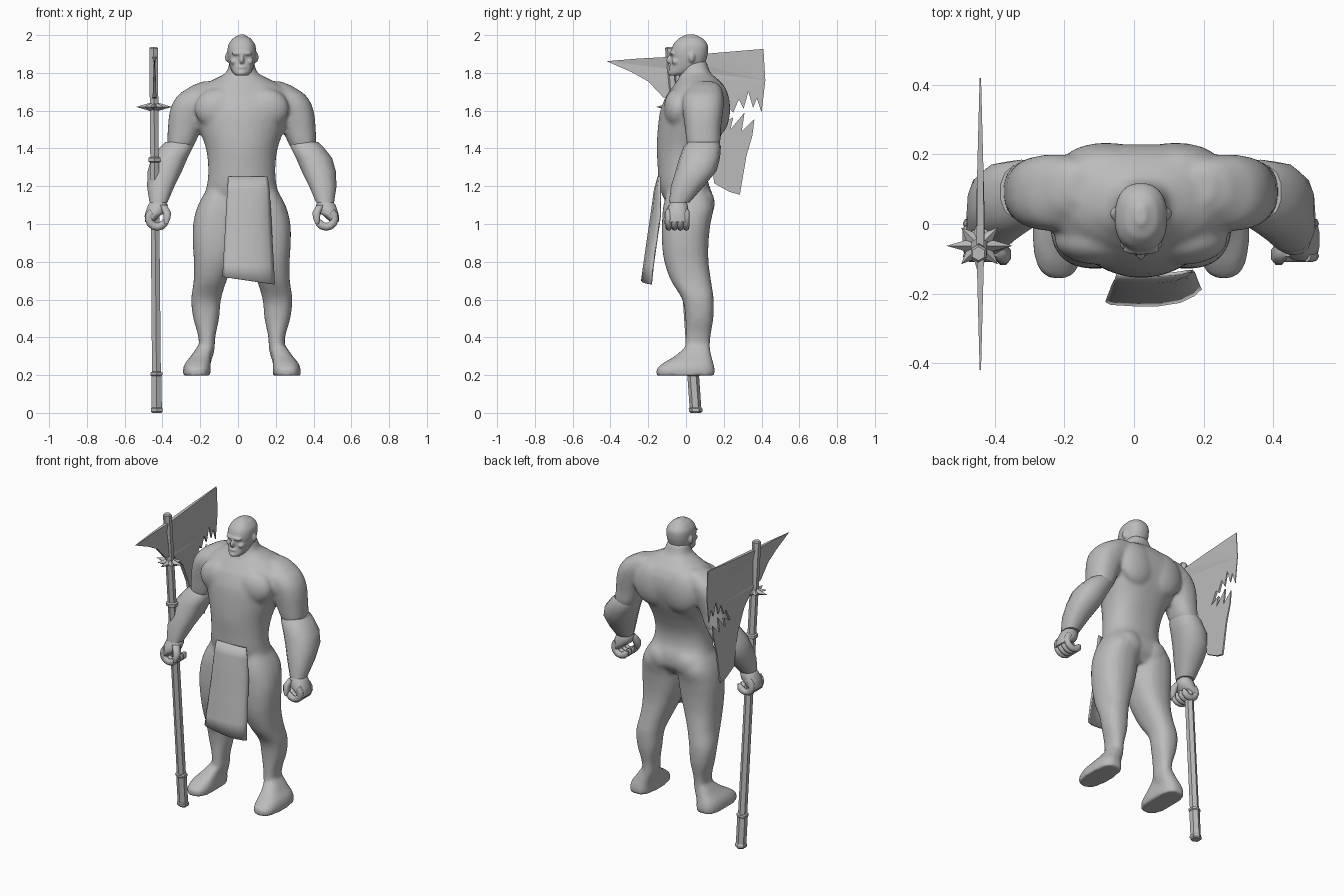
import bpy, bmesh, math
from mathutils import Matrix, Vector
from mathutils.geometry import tessellate_polygon

CX = 0.02  # figure's mirror plane
gray = bpy.data.materials.new("plain_gray")
gray.diffuse_color = (0.5, 0.5, 0.5, 1)


def finish(bm, name, smooth=None):
    bmesh.ops.recalc_face_normals(bm, faces=bm.faces)
    me = bpy.data.meshes.new(name)
    bm.to_mesh(me)
    bm.free()
    me.materials.append(gray)
    ob = bpy.data.objects.new(name, me)
    bpy.context.collection.objects.link(ob)
    if smooth:
        bpy.context.view_layer.objects.active = ob
        ob.select_set(True)
        bpy.ops.object.shade_smooth_by_angle(angle=math.radians(smooth))
        ob.select_set(False)
    return ob


def skin(bm, rings):
    """Bridge rings of points into a closed tube."""
    rings = [[bm.verts.new(p) for p in r] for r in rings]
    n = len(rings[0])
    for a, b in zip(rings, rings[1:]):
        for i in range(n):
            j = (i + 1) % n
            bm.faces.new((a[i], a[j], b[j], b[i]))
    bm.faces.new(rings[0])
    bm.faces.new(rings[-1])


def refine(rows, steps=4):
    """Curve smoothly through the section rows."""
    out = []
    for i in range(len(rows) - 1):
        p, a, b, q = (rows[max(i - 1, 0)], rows[i], rows[i + 1], rows[min(i + 2, len(rows) - 1)])
        for k in range(steps):
            t = k / steps
            out.append([v1 + .5 * t * (v2 - v0 + t * (2 * v0 - 5 * v1 + 4 * v2 - v3 + t * (3 * (v1 - v2) + v3 - v0)))
                        for v0, v1, v2, v3 in zip(p, a, b, q)])
            out[-1][0] = a[0] + t * (b[0] - a[0])
    return out + [rows[-1]]


def loft(bm, rows, side=1, n=20, power=0.85, front=None):
    """Stack rounded level sections: (z, x0, x1, y0, y1)."""
    rings = []
    for z, x0, x1, y0, y1 in rows:
        ring = []
        for i in range(n):
            a = 2 * math.pi * (i + 0.5) / n
            c, s = math.cos(a), math.sin(a)
            e = front if front and s < 0 else power
            c = math.copysign(abs(c) ** e, c)
            s = math.copysign(abs(s) ** e, s)
            ring.append((CX + side * ((x0 + x1) / 2 + c * (x1 - x0) / 2),
                         (y0 + y1) / 2 + s * (y1 - y0) / 2, z))
        rings.append(ring)
    skin(bm, rings)


def blob(bm, x, y, z, rx, ry, rz):
    m = Matrix.Translation((CX + x, y, z)) @ Matrix.Diagonal((rx, ry, rz, 1))
    bmesh.ops.create_icosphere(bm, subdivisions=3, radius=1, matrix=m)


def blend(ob, voxel, rounds):
    """Fuse overlapping volumes into one soft skin."""
    r = ob.modifiers.new("fuse", 'REMESH')
    r.mode, r.voxel_size, r.use_smooth_shade = 'VOXEL', voxel, True
    s = ob.modifiers.new("soften", 'SMOOTH')
    s.factor, s.iterations = 0.5, rounds


# body: torso, upper arms, legs and feet
bm = bmesh.new()
torso = [(1.02, .12, 0, .10), (1.08, .20, -.08, .14), (1.15, .197, -.125, .142), (1.22, .182, -.145, .118),
         (1.30, .178, -.15, .12), (1.40, .19, -.155, .155), (1.50, .225, -.15, .20),
         (1.60, .26, -.137, .228), (1.68, .265, -.105, .225), (1.735, .21, -.065, .20),
         (1.77, .14, -.04, .165), (1.80, .085, -.03, .13), (1.86, .065, -.02, .11)]
loft(bm, refine([(z, -w, w, a, b) for z, w, a, b in torso]), n=32, power=.8, front=1.0)
for s in (1, -1):
    loft(bm, refine([(1.755, .13, .21, .06, .15), (1.735, .10, .26, .03, .18), (1.69, .10, .33, -.01, .197),
                     (1.64, .14, .367, -.02, .20), (1.58, .18, .385, -.015, .195), (1.50, .215, .392, -.005, .185),
                     (1.42, .25, .395, .005, .18), (1.36, .29, .39, .03, .15)]), s)
    loft(bm, refine([(1.22, .05, .17, -.09, .09), (1.10, 0, .232, -.12, .145), (1.0, 0, .258, -.128, .13),
                     (.9, .01, .26, -.128, .12), (.8, .04, .254, -.115, .12), (.7, .08, .255, -.08, .133),
                     (.6, .11, .268, -.02, .147), (.5, .12, .257, -.003, .145), (.4, .14, .23, -.003, .13),
                     (.33, .145, .235, -.005, .128), (.24, .17, .29, 0, .14)]), s)
    loft(bm, [(.197, .165, .312, -.157, .153), (.235, .163, .312, -.157, .153), (.265, .165, .30, -.12, .145),
              (.30, .162, .27, -.06, .135), (.35, .15, .235, 0, .125)], s, power=.7)
    blob(bm, s * .09, .095, 1.11, .085, .058, .08)    # buttock
    blob(bm, s * .10, .17, 1.61, .13, .064, .14)      # upper back
    blob(bm, s * .12, -.045, 1.61, .13, .073, .11)    # chest muscle
blend(finish(bm, "body"), 0.011, 8)

# head with face and ears
bm = bmesh.new()
loft(bm, refine([(1.785, -.03, .03, -.085, -.03), (1.80, -.048, .048, -.09, .04), (1.83, -.062, .062, -.083, .09),
                 (1.87, -.072, .072, -.077, .108), (1.91, -.076, .076, -.08, .117), (1.95, -.071, .071, -.068, .115),
                 (1.982, -.048, .048, -.04, .09), (2.003, -.015, .015, .0, .05)]), n=24)
blob(bm, 0, -.086, 1.868, .012, .018, .022)           # nose
blob(bm, 0, -.074, 1.903, .055, .015, .012)           # brow
blob(bm, 0, -.08, 1.828, .024, .012, .011)            # mouth
blob(bm, 0, -.08, 1.80, .024, .017, .015)             # chin
for s in (1, -1):
    blob(bm, s * .077, .03, 1.883, .012, .017, .027)  # ear
    blob(bm, s * .042, -.052, 1.86, .02, .025, .018)  # cheek
blend(finish(bm, "head"), 0.006, 3)

# forearms and hands
for s, label in ((1, "left"), (-1, "right")):
    bm = bmesh.new()
    loft(bm, [(1.435, .255, .405, .01, .175), (1.41, .255, .432, -.012, .185), (1.35, .285, .48, -.035, .18),
              (1.28, .315, .50, -.055, .162), (1.20, .355, .503, -.08, .095), (1.115, .392, .49, -.09, .02)],
         s, n=14)
    finish(bm, label + "_forearm", 40)

    bm = bmesh.new()
    loft(bm, [(1.13, .41, .475, -.075, .0), (1.10, .39, .498, -.09, .01), (1.06, .405, .512, -.108, .017),
              (1.045, .43, .515, -.108, .017), (1.01, .468, .514, -.105, .015)], s, n=12)
    for k in range(4):                                # curled fingers
        rings = []
        for i in range(9):
            a = math.radians(50 - 28 * i)
            r = .021 if i < 8 else .011
            rings.append([(CX + s * (.447 + (.045 + r * math.cos(t)) * math.cos(a)),
                           -.092 + .031 * k + .85 * r * math.sin(t),
                           1.03 + (.045 + r * math.cos(t)) * math.sin(a))
                          for t in (2 * math.pi * j / 8 for j in range(8))])
        skin(bm, rings)
    loft(bm, [(1.10, .395, .44, -.095, -.04), (1.06, .372, .418, -.115, -.06), (1.025, .378, .415, -.12, -.075),
              (1.0, .39, .41, -.115, -.09)], s, n=8)  # thumb
    finish(bm, label + "_hand", 60)

# loincloth hanging from the waist
bm = bmesh.new()
rows = [(1.25, -.05, .155, -.146, .2), (1.18, -.055, .165, -.165, .6), (1.05, -.062, .172, -.183, 1),
        (.9, -.07, .18, -.205, 1), (.78, -.077, .187, -.222, 1), (.70, -.08, .192, -.232, 1)]
cols = [(0, .012), (.05, .004), (.3, 0), (.55, 0), (.78, .01), (.92, .028), (1, .048)]
grid = [[bm.verts.new((x0 + t * (x1 - x0), y + d * f, z + (.02 * (1 - 2 * t) if z < .75 else 0))) for t, d in cols]
        for z, x0, x1, y, f in rows]
for a, b in zip(grid, grid[1:]):
    for i in range(len(cols) - 1):
        bm.faces.new((a[i], a[i + 1], b[i + 1], b[i]))
cloth = finish(bm, "loincloth", 40)
sol = cloth.modifiers.new("thickness", 'SOLIDIFY')
sol.thickness, sol.offset = 0.01, 0


# polearm shaft with collars
def shaft_at(z):
    return Vector((-.43, .052, 0)).lerp(Vector((-.447, -.085, 1.935)), z / 1.935)


bm = bmesh.new()
shaft = [(0, .028), (.008, .036), (.022, .036), (.028, .031), (.195, .031), (.2, .036), (.213, .036), (.218, .027),
         (1.325, .026), (1.33, .037), (1.35, .037), (1.355, .026), (1.93, .026), (1.937, .02)]
skin(bm, [[shaft_at(z) + Vector((r * math.cos(a), r * math.sin(a), 0))
           for a in (math.pi * (i + .5) / 3 for i in range(6))] for z, r in shaft])
finish(bm, "polearm_shaft")

# star guard
bm = bmesh.new()
c = shaft_at(1.62)
rim = []
for i in range(16):
    r = .042 if i % 2 else (.095 if i % 4 == 0 else .075)
    a = math.pi * i / 8
    rim.append(bm.verts.new(c + Vector((r * math.cos(a), r * math.sin(a), 0))))
for h in (.028, -.028):
    tip = bm.verts.new(c + Vector((0, 0, h)))
    for i in range(16):
        bm.faces.new((rim[i], rim[(i + 1) % 16], tip))
finish(bm, "star_guard")

# ragged axe blade, thick at the shaft and thin at the ends
outline = [(-.42, 1.862), (-.25, 1.876), (-.08, 1.885), (.15, 1.905), (.41, 1.927), (.42, 1.76), (.40, 1.59),
           (.375, 1.665), (.355, 1.615), (.33, 1.70), (.305, 1.61), (.28, 1.66), (.25, 1.59), (.23, 1.61),
           (.19, 1.53), (.25, 1.565), (.235, 1.50), (.31, 1.59), (.295, 1.49), (.362, 1.555), (.352, 1.47), (.32, 1.36),
           (.285, 1.155), (.23, 1.17), (.15, 1.215), (.135, 1.32), (.11, 1.43), (.05, 1.56), (-.05, 1.66),
           (-.12, 1.67), (-.20, 1.755), (-.29, 1.805)]
bm = bmesh.new()
sides = [[bm.verts.new((-.442 + k * (.002 + .011 * max(0, 1 - abs(y) / .42)), y, z)) for y, z in outline]
         for k in (1, -1)]
for i in range(len(outline)):
    j = (i + 1) % len(outline)
    bm.faces.new((sides[0][i], sides[0][j], sides[1][j], sides[1][i]))
for tri in tessellate_polygon([[Vector((y, z, 0)) for y, z in outline]]):
    for v in sides:
        bm.faces.new([v[i] for i in tri])
finish(bm, "axe_blade")
